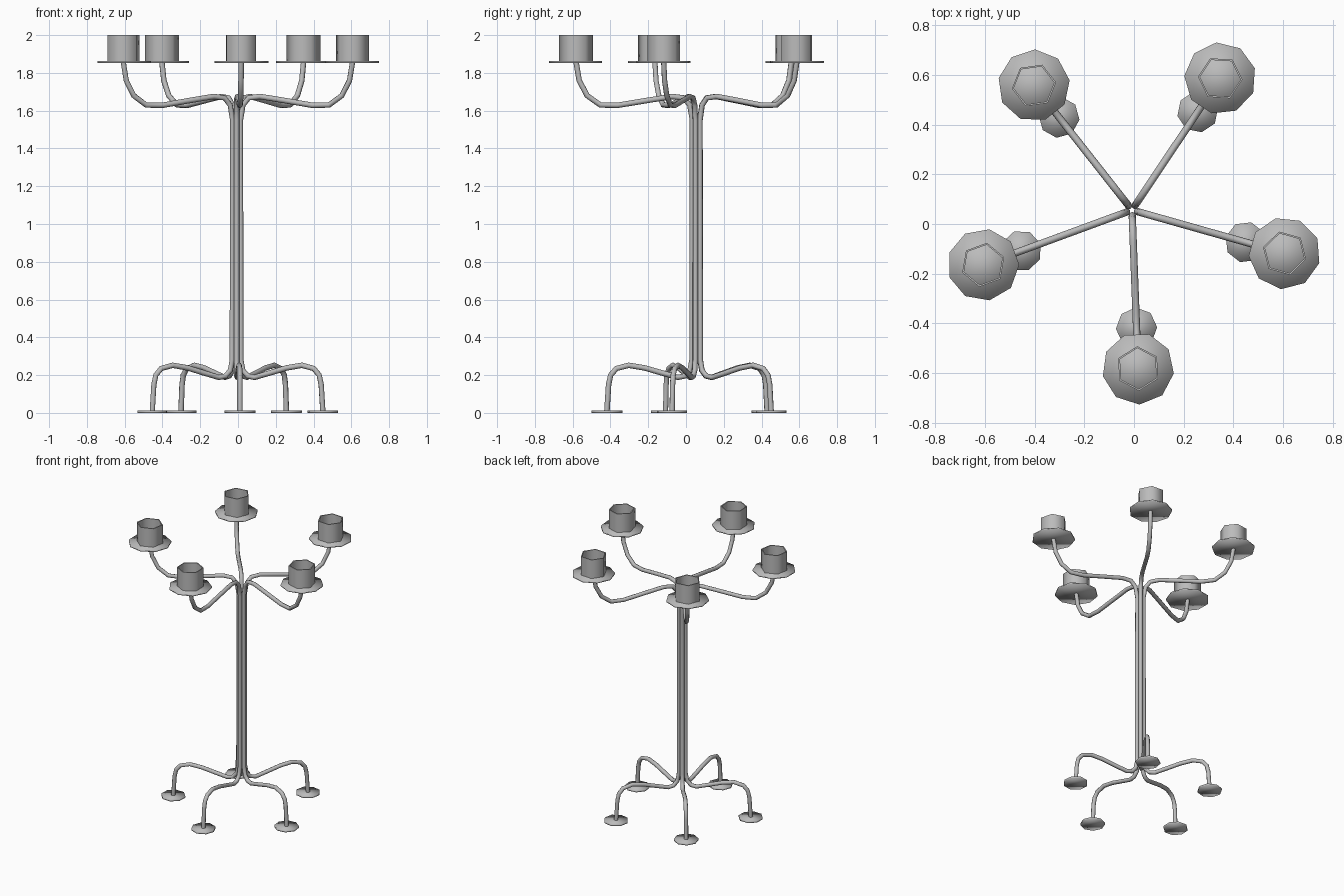
import bpy, bmesh, math
from mathutils import Vector, Matrix

cube = bpy.data.objects.get("Cube")
if cube:
    bpy.data.objects.remove(cube, do_unlink=True)

metal = bpy.data.materials.new("grey metal")
metal.use_nodes = True
COLOUR = (0.5, 0.5, 0.5, 1)
metal.diffuse_color = COLOUR
metal.node_tree.nodes["Principled BSDF"].inputs["Base Color"].default_value = COLOUR

CENTRE = Vector((-0.008, 0.056, 0))
FIRST_ANGLE = math.radians(-15.8)

# Foot, stem and arm centreline as (radius from the axis, height)
PATH = [(.475, .01), (.466, .15), (.455, .2), (.425, .235), (.36, .252),
        (.275, .238), (.185, .212), (.1, .188), (.062, .195), (.035, .225),
        (.024, .28), (.022, 1.55), (.036, 1.63), (.068, 1.668), (.13, 1.675),
        (.275, 1.652), (.42, 1.628), (.51, 1.63), (.58, 1.68), (.622, 1.76),
        (.638, 1.855)]


def rod(name, angle):
    curve = bpy.data.curves.new(name, "CURVE")
    curve.dimensions = "3D"
    curve.bevel_depth = 0.0145
    curve.bevel_resolution = 2
    curve.use_fill_caps = True
    spline = curve.splines.new("POLY")
    spline.points.add(len(PATH) - 1)
    for point, (r, z) in zip(spline.points, PATH):
        point.co = (r, 0, z, 1)
    spline.use_smooth = True
    obj = bpy.data.objects.new(name, curve)
    bpy.context.collection.objects.link(obj)
    # Turn the swept curve into a plain mesh
    mesh = bpy.data.meshes.new_from_object(
        obj.evaluated_get(bpy.context.evaluated_depsgraph_get()))
    bpy.data.objects.remove(obj, do_unlink=True)
    place(name, mesh, Matrix.Translation(CENTRE) @ Matrix.Rotation(angle, 4, "Z"))


def place(name, mesh, matrix):
    mesh.materials.clear()
    mesh.materials.append(metal)
    mesh.name = name
    obj = bpy.data.objects.new(name, mesh)
    obj.matrix_world = matrix
    bpy.context.collection.objects.link(obj)
    return obj


def lathe(name, profile, sides, matrix, closed=False, sharp=False):
    """Spin a profile; open ends are capped unless the profile is closed."""
    bm = bmesh.new()
    rings = []
    for r, z in profile:
        rings.append([bm.verts.new((r * math.cos(math.tau * i / sides),
                                    r * math.sin(math.tau * i / sides), z))
                      for i in range(sides)])
    pairs = list(zip(rings, rings[1:]))
    if closed:
        pairs.append((rings[-1], rings[0]))
    else:
        bm.faces.new(list(reversed(rings[0])))
        bm.faces.new(rings[-1])
    for low, high in pairs:
        for i in range(sides):
            j = (i + 1) % sides
            bm.faces.new((low[i], low[j], high[j], high[i]))
    bmesh.ops.recalc_face_normals(bm, faces=bm.faces)
    for face in bm.faces:
        face.smooth = True
    if sharp:
        for edge in bm.edges:
            edge.smooth = edge.calc_face_angle(0) < math.radians(70)
    mesh = bpy.data.meshes.new(name)
    bm.to_mesh(mesh)
    bm.free()
    place(name, mesh, matrix)


# Five identical branches around the stem
for n in range(5):
    angle = FIRST_ANGLE + n * math.tau / 5
    label = str(n + 1)
    spin = Matrix.Translation(CENTRE) @ Matrix.Rotation(angle, 4, "Z")
    rod("branch_rod_" + label, angle)
    foot = spin @ Matrix.Translation((PATH[0][0], 0, 0))
    lathe("foot_pad_" + label, [(.083, 0), (.083, .012)], 8, foot)
    top = spin @ Matrix.Translation((PATH[-1][0], 0, 0))
    lathe("saucer_" + label, [(.145, 1.853), (.145, 1.863)], 9, top)
    # Hollow candle cup with a thin wall
    lathe("candle_cup_" + label,
          [(.09, 1.86), (.09, 2), (.082, 2), (.082, 1.86)], 6, top,
          closed=True, sharp=True)
